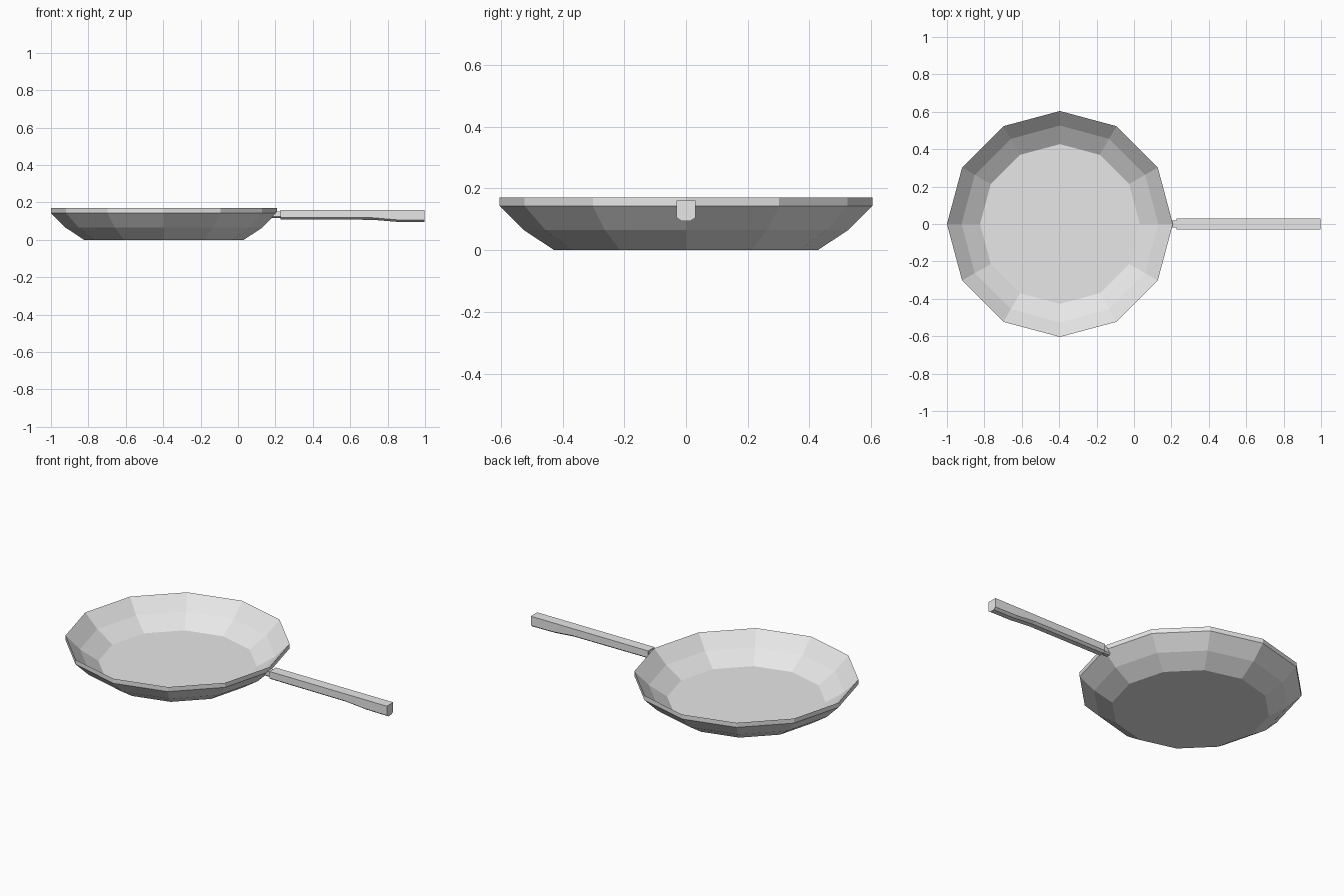
import bpy
import bmesh
from math import cos, sin, pi

cube = bpy.data.objects.get("Cube")
if cube:
    bpy.data.objects.remove(cube, do_unlink=True)

metal = bpy.data.materials.new("light grey metal")
metal.use_nodes = True
grey = (0.8, 0.8, 0.8, 1)
metal.diffuse_color = grey
metal.node_tree.nodes["Principled BSDF"].inputs["Base Color"].default_value = grey


def loft(name, rings):
    """Bridge equal-sized rings of points and cap both ends."""
    bm = bmesh.new()
    loops = [[bm.verts.new(p) for p in ring] for ring in rings]
    for a, b in zip(loops, loops[1:]):
        for i in range(len(a)):
            j = (i + 1) % len(a)
            bm.faces.new((a[i], a[j], b[j], b[i]))
    bm.faces.new(loops[0])
    bm.faces.new(loops[-1])
    bmesh.ops.recalc_face_normals(bm, faces=bm.faces)
    mesh = bpy.data.meshes.new(name)
    bm.to_mesh(mesh)
    bm.free()
    mesh.materials.append(metal)
    obj = bpy.data.objects.new(name, mesh)
    bpy.context.collection.objects.link(obj)
    return obj


# Pan: twelve-sided shell, outer wall up to the rim and inner wall back down
SIDES, CENTRE_X, THICK = 12, -0.396, 0.027
wall = [(0.427, 0.0), (0.526, 0.065), (0.604, 0.143)]
profile = wall + [(r, z + THICK) for r, z in reversed(wall)]
angles = [2 * pi * i / SIDES for i in range(SIDES)]
loft("pan", [[(CENTRE_X + r * cos(a), r * sin(a), z) for a in angles]
             for r, z in profile])


def bar_section(x, half, top, bottom, chamfer, lean=0.0):
    """Flat-topped section with both lower corners cut away."""
    edge = bottom + chamfer
    pts = [(half, top), (half, edge), (half * 0.5, bottom)]
    pts += [(-y, z) for y, z in reversed(pts)]
    return [(x + lean * (z - bottom), y, z) for y, z in pts]


# Handle: straight top, underside dropping towards the grip end
loft("handle", [bar_section(x, 0.03, 0.16, bottom, 0.011)
                for x, bottom in ((0.227, 0.109), (0.72, 0.107),
                                  (0.85, 0.096), (0.996, 0.094))])

# Neck: slimmer bar that follows the slope of the pan wall
loft("handle_neck", [bar_section(0.178, 0.02, 0.152, 0.117, 0.008, 0.6),
                     bar_section(0.23, 0.02, 0.152, 0.117, 0.008)])
